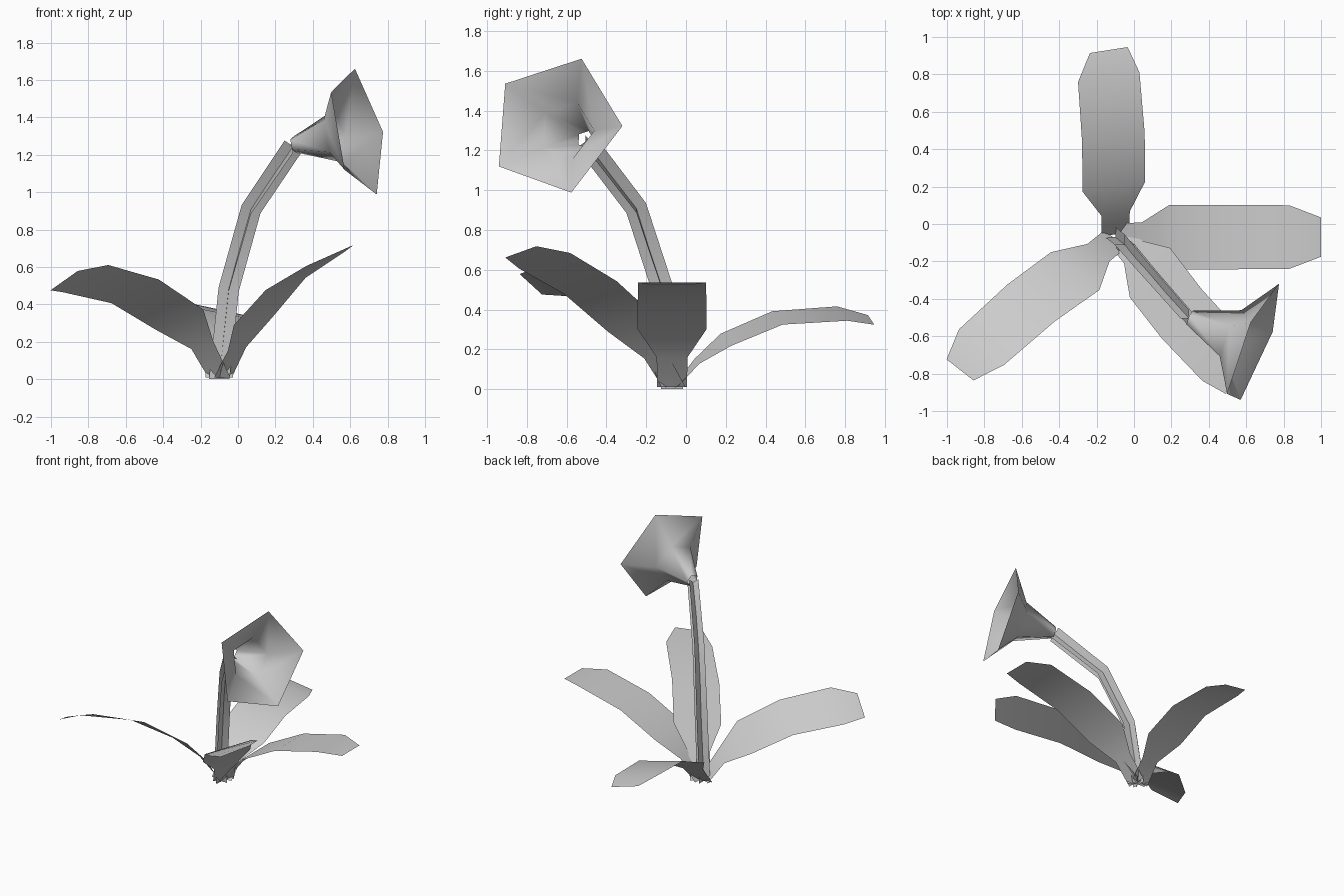
import bpy
from math import radians, sin, cos, sqrt
from mathutils import Vector

if "Cube" in bpy.data.objects:
    bpy.data.objects.remove(bpy.data.objects["Cube"])


def make_object(name, verts, faces):
    mesh = bpy.data.meshes.new(name)
    mesh.from_pydata(verts, [], faces)
    for p in mesh.polygons:
        p.use_smooth = True
    ob = bpy.data.objects.new(name, mesh)
    bpy.context.collection.objects.link(ob)
    return ob


def strip_faces(rows, start=0):
    return [(start + 2 * i, start + 2 * i + 1, start + 2 * i + 3, start + 2 * i + 2)
            for i in range(rows - 1)]


LEAF_WIDTHS = (.15, .155, .345, .345, .34, .21)


def leaf(name, spine, cross_angle, tilt_start, tilt_end):
    """Flat blade: spine points, direction across the blade, and a growing twist."""
    a = radians(cross_angle)
    verts = []
    for i, (p, w) in enumerate(zip(spine, LEAF_WIDTHS)):
        s = tilt_start + (tilt_end - tilt_start) * i / 5 if i else 0
        c = sqrt(1 - s * s)
        across = Vector((cos(a) * c, sin(a) * c, s)) * w / 2
        verts += [Vector(p) - across, Vector(p) + across]
    return make_object(name, verts, strip_faces(len(spine)))


# Four arching leaves
leaf("right_leaf",
     [(-.08, -.07, .01), (.04, -.07, .16), (.19, -.07, .30),
      (.48, -.07, .45), (.83, -.07, .535), (1.0, -.07, .525)], 90, 0, 0)
leaf("left_leaf",
     [(-.10, -.08, .01), (-.19, -.153, .18), (-.315, -.252, .32),
      (-.55, -.422, .47), (-.815, -.658, .538), (-.93, -.78, .527)], -38, .18, .49)
leaf("back_leaf",
     [(-.10, -.055, .01), (-.098, .055, .14), (-.108, .20, .248),
      (-.11, .46, .358), (-.135, .785, .38), (-.135, .93, .348)], 9, -.14, -.23)
leaf("front_leaf",
     [(-.08, -.06, .01), (-.005, -.15, .163), (.085, -.26, .315),
      (.255, -.48, .51), (.47, -.71, .645), (.555, -.83, .69)], 51, .07, .27)

# Stem: two crossed strips following a bent path
path = [Vector(p) for p in ((-.10, -.07, 0), (-.05, -.11, .48),
                            (.07, -.25, .91), (.295, -.505, 1.245))]
verts, faces = [], []
for axis in (0, 1):
    faces += strip_faces(len(path), len(verts))
    for i, p in enumerate(path):
        t = path[min(i + 1, 3)] - path[max(i - 1, 0)]
        across = Vector((0, 0, -t[axis]))
        across[axis] = t.z
        if i == 0:
            across.z = 0
        across = across.normalized() * .055
        verts += [p - across, p + across]
make_object("stem", verts, faces)

# Flower: open five-sided trumpet flaring to a pentagon rim
throat = Vector((.298, -.505, 1.255))
rim = Vector((.642, -.654, 1.325))
normal = Vector((.913, -.363, .186)).normalized()
up = Vector((-.017, .129, .335))
up = (up - normal * up.dot(normal)).normalized()
side = normal.cross(up)
verts, faces = [], []
for t, r in ((0, .045), (.64, .15), (1, .36)):
    centre = throat.lerp(rim, t)
    for k in range(5):
        a = radians(72 * k)
        verts.append(centre + (up * cos(a) + side * sin(a)) * r)
for j in range(2):
    for k in range(5):
        n = (k + 1) % 5
        faces.append((5 * j + k, 5 * j + n, 5 * j + 5 + n, 5 * j + 5 + k))
make_object("flower", verts, faces)
